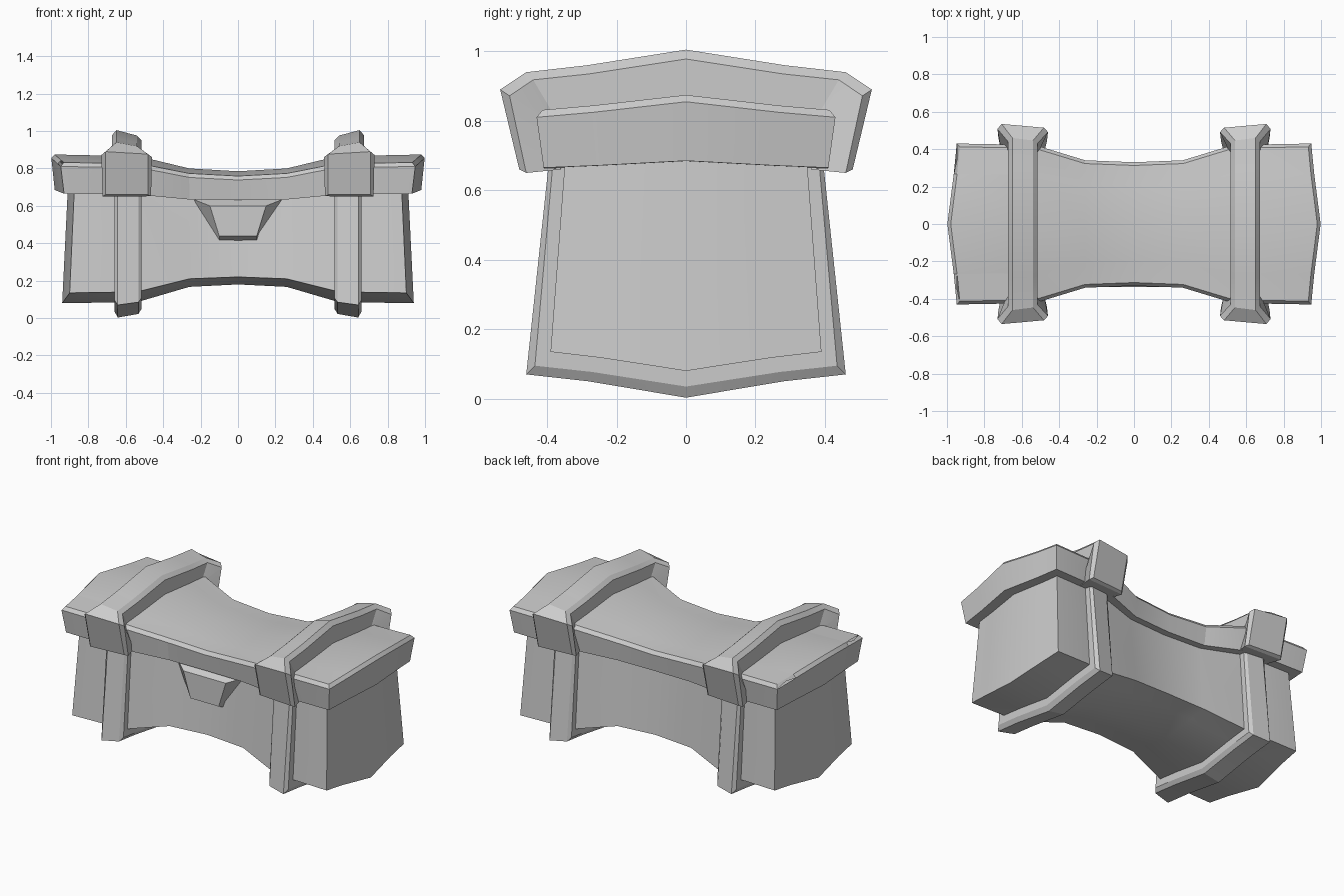
import bpy, bmesh
from mathutils import Vector

if "Cube" in bpy.data.objects:
    bpy.data.objects.remove(bpy.data.objects["Cube"])

FR = (-1, -0.62, 0, 0.62, 1)      # cross positions over the width
DROP = (1, 0.68, 0, 0.68, 1)      # how far each one departs from the ridge


def finish(bm, name, mirror=False, angle=0.44):
    bmesh.ops.recalc_face_normals(bm, faces=bm.faces)
    me = bpy.data.meshes.new(name)
    bm.to_mesh(me)
    bm.free()
    ob = bpy.data.objects.new(name, me)
    bpy.context.collection.objects.link(ob)
    bpy.ops.object.select_all(action='DESELECT')
    ob.select_set(True)
    bpy.context.view_layer.objects.active = ob
    if mirror:
        ob.modifiers.new("mirror", 'MIRROR').use_axis = (True, False, False)
    bpy.ops.object.shade_smooth_by_angle(angle=angle)
    return ob


def loft(rings):
    """Skin closed rings; the ends are capped by strips of quads."""
    bm = bmesh.new()
    vs = [[bm.verts.new(p) for p in r] for r in rings]
    n = len(vs[0])
    for a, b in zip(vs, vs[1:]):
        for i in range(n):
            j = (i + 1) % n
            bm.faces.new((a[i], a[j], b[j], b[i]))
    for r in (vs[0], vs[-1]):
        for i in range(n // 2 - 1):
            bm.faces.new((r[i], r[i + 1], r[n - 2 - i], r[n - 1 - i]))
    return bm, vs


def row(sx, x, x_in, y, z_mid, z_side, end):
    """Five points across the width; end rows bow outwards by x_in."""
    return [Vector((sx * (x - (x_in * d if end else 0)), f * y,
                    z_mid + (z_side - z_mid) * d)) for f, d in zip(FR, DROP)]


def both_ways(stations):
    return [(-1, s) for s in reversed(stations)] + [(1, s) for s in stations[1:]]


# Body: waisted box. x bottom, x top, y bottom, y top, z mid, z side
body = [(0, 0, .31, .265, .18, .22), (.26, .26, .32, .275, .167, .21),
        (.54, .54, .385, .345, .085, .14), (.94, .91, .39, .348, .08, .135)]
rings = []
for s, (xb, xt, yb, yt, zm, zs) in both_ways(body):
    end = xb > .9
    rings.append(row(s, xb, .04, yb, zm, zs, end) +
                 row(s, xt, .035, yt, .69, .69, end)[::-1])
bm, _ = loft(rings)
finish(bm, "chest_body")

# Lid: x bottom, x top, y bottom, y top, z bottom mid/side, z top mid/side
lid = [(0, 0, .315, .333, .645, .63, .785, .758),
       (.26, .26, .325, .343, .65, .634, .80, .772),
       (.53, .53, .405, .425, .68, .66, .865, .825),
       (.98, 1.0, .41, .433, .685, .665, .875, .83)]
rings = []
for s, (xb, xt, yb, yt, bm_, bs, tm, ts) in both_ways(lid):
    end = xb > .9
    rings.append(row(s, xb, .05, yb, bm_, bs, end) +
                 row(s, xt, .05, yt, tm, ts, end)[::-1])
bm, vs = loft(rings)
rim = set(vs[0][5:] + vs[-1][5:])
for r in vs:
    rim |= {r[5], r[9]}
ends = (set(vs[0][5:]), set(vs[-1][5:]))
edges = [e for e in bm.edges if set(e.verts) <= rim and
         (any(set(e.verts) <= k for k in ends) or
          e.verts[0].co.y * e.verts[1].co.y > .01)]
bmesh.ops.bevel(bm, geom=edges, offset=.02, segments=1, affect='EDGES')
finish(bm, "chest_lid")


# Bands: sections of (outer, base, inner) as (y, z, half width)
def band(name, sections, cx, tilt):
    path = [[(y, z, w) for y, z, w in s] for s in sections]
    path += [[(-y, z, w) for y, z, w in s] for s in reversed(sections[:-1])]
    rings = []
    for s in path:
        iy, iz, _ = s[2]
        left = [(cx - w, y + (iy - y) * tilt, z + (iz - z) * tilt)
                for y, z, w in s]
        right = [(cx + w, y, z) for y, z, w in s]
        rings.append(left[::-1] + right)
    bm, _ = loft(rings)
    finish(bm, name, mirror=True, angle=.3)


band("body_band", [
    ((-.395, .68, .055), (-.383, .68, .072), (-.31, .68, .072)),
    ((-.46, .07, .055), (-.435, .095, .072), (-.34, .17, .072)),
    ((-.28, .05, .055), (-.27, .077, .072), (-.23, .15, .072)),
    ((0, .003, .055), (0, .035, .072), (0, .13, .072))], .588, .15)

band("lid_band", [
    ((-.48, .66, .113), (-.46, .65, .13), (-.36, .66, .11)),
    ((-.535, .89, .113), (-.508, .872, .135), (-.40, .80, .085)),
    ((-.46, .94, .055), (-.44, .918, .078), (-.37, .80, .078)),
    ((-.285, .96, .055), (-.28, .935, .078), (-.27, .80, .078)),
    ((0, 1.005, .055), (0, .978, .078), (0, .81, .078))], .595, .15)

# Latch plate on the front, tapering outwards
bm = bmesh.new()
outline = [(.24, .635), (.10, .408), (-.10, .408), (-.24, .635)]
face = [(.15, .60), (.10, .438), (-.10, .438), (-.15, .60)]
back = [bm.verts.new((x, -.275, z)) for x, z in outline]
front = [bm.verts.new((x, -.338, z)) for x, z in face]
bm.faces.new(front)
bm.faces.new(back[::-1])
for i in range(4):
    j = (i + 1) % 4
    bm.faces.new((front[i], front[j], back[j], back[i]))
finish(bm, "latch_plate", angle=.2)
